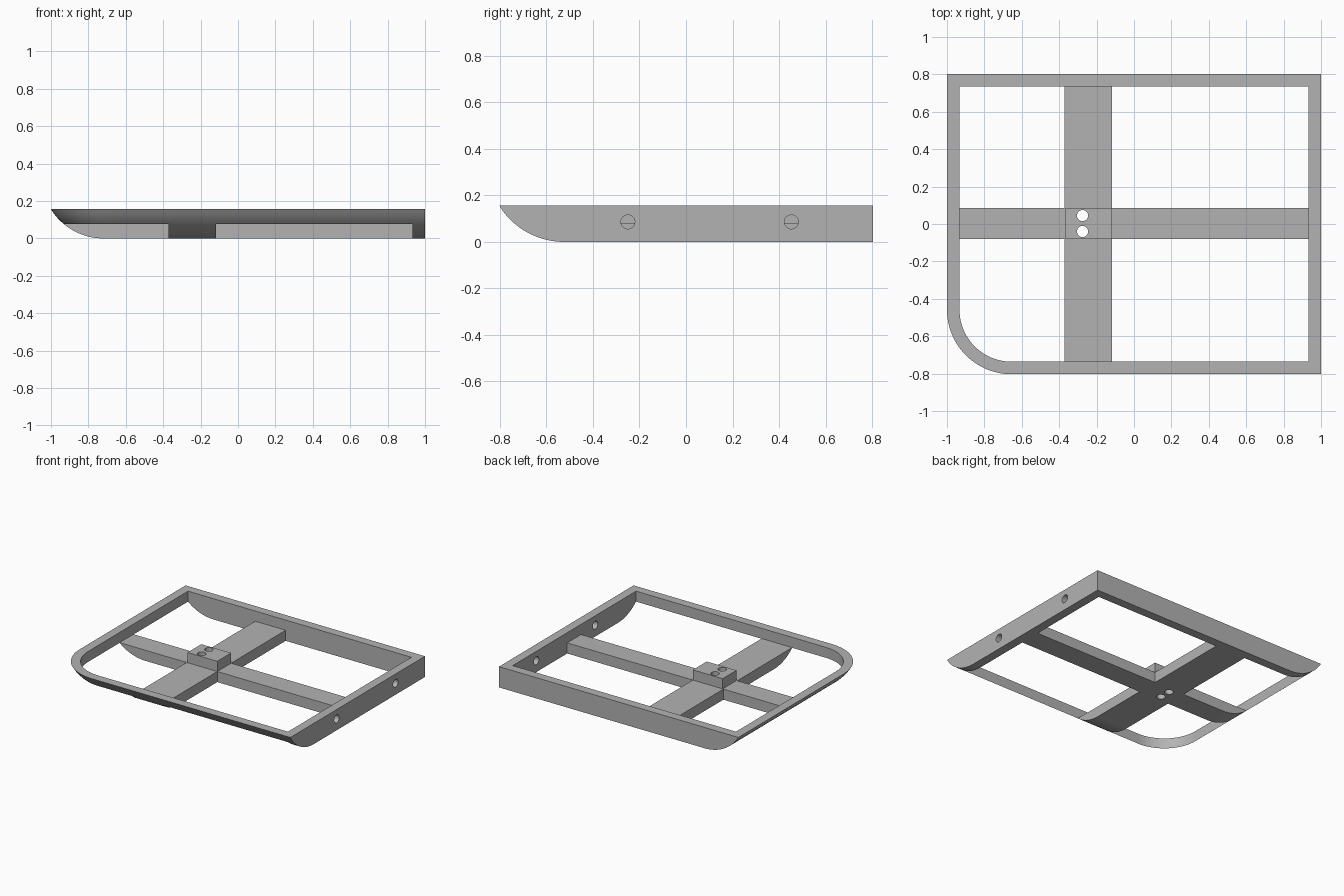
import bpy
from math import sin, cos, pi, sqrt, radians

cube = bpy.data.objects.get("Cube")
if cube:
    bpy.data.objects.remove(cube, do_unlink=True)

WX, WY, TOP = 1.0, 0.803, 0.157      # half sizes and height
WALL, BEAM_TOP = 0.067, 0.08         # rim width, crossbeam height
CORNER = 0.345                       # plan radius of the rounded corner
CURVE, INSET = 0.33, 0.28            # underside arc radius and its reach
BX0, BX1, BY0, BY1 = -0.372, -0.117, -0.08, 0.085   # crossing of the beams
HOLE = 0.03

grey = bpy.data.materials.new("light grey")
grey.use_nodes = True
grey.diffuse_color = (0.45, 0.45, 0.45, 1)
grey.node_tree.nodes["Principled BSDF"].inputs["Base Color"].default_value = grey.diffuse_color


def loft(name, layers):
    """Closed solid through stacked outlines given as (points, z)."""
    n = len(layers[0][0])
    verts = [(x, y, z) for pts, z in layers for x, y in pts]
    faces = [tuple(reversed(range(n))), tuple(range(len(verts) - n, len(verts)))]
    for k in range(len(layers) - 1):
        for i in range(n):
            j = (i + 1) % n
            faces.append((k * n + i, k * n + j, (k + 1) * n + j, (k + 1) * n + i))
    mesh = bpy.data.meshes.new(name)
    mesh.from_pydata(verts, [], faces)
    mesh.materials.append(grey)
    obj = bpy.data.objects.new(name, mesh)
    bpy.context.collection.objects.link(obj)
    return obj


def outline(d, far=0.0):
    """Plan outline, inset by d on the curved sides and by far on the others."""
    r = CORNER - d
    cx, cy = CORNER - WX, CORNER - WY
    arc = [(cx - r * cos(a), cy - r * sin(a)) for a in (pi / 2 * i / 24 for i in range(25))]
    return [(d - WX, WY - far)] + arc + [(WX - far, d - WY), (WX - far, WY - far)]


def rectangle(x0, x1, y0, y1):
    return [(x0, y0), (x1, y0), (x1, y1), (x0, y1)]


def cut(obj, tool, operation="DIFFERENCE"):
    mod = obj.modifiers.new("cut", "BOOLEAN")
    mod.object, mod.operation, mod.solver = tool, operation, "EXACT"
    bpy.context.view_layer.objects.active = obj
    bpy.ops.object.modifier_apply(modifier=mod.name)


def drill(location, rotation=(0, 0, 0)):
    bpy.ops.mesh.primitive_cylinder_add(vertices=32, radius=HOLE, depth=0.5,
                                        location=location, rotation=rotation)
    tool = bpy.context.object
    tool.data.materials.append(grey)
    return tool


def hull(name):
    """Tray-shaped solid whose underside curves up on two sides."""
    layers = []
    for i in range(17):
        d = INSET * (1 - i / 16)
        z = (CURVE - sqrt(CURVE ** 2 - (INSET - d) ** 2))
        layers.append((outline(d), z))
    layers[-1] = (layers[-1][0], TOP)
    return loft(name, layers)


tools = []

# Outer rim
rim = hull("rim")
tools.append(loft("rim_cutter", [(outline(WALL, WALL), -0.2), (outline(WALL, WALL), 0.4)]))
cut(rim, tools[-1])
for y in (-0.25, 0.453):
    tools.append(drill((WX, y, 0.086), (0, pi / 2, 0)))
    cut(rim, tools[-1])

# Crossed beams following the curved underside
ix, iy = WX - WALL, WY - WALL
cross = [(BX0, -iy), (BX1, -iy), (BX1, BY0), (ix, BY0), (ix, BY1), (BX1, BY1),
         (BX1, iy), (BX0, iy), (BX0, BY1), (-ix, BY1), (-ix, BY0), (BX0, BY0)]
beams = loft("crossed_beams", [(cross, -0.1), (cross, BEAM_TOP)])
tools.append(hull("hull_cutter"))
cut(beams, tools[-1], "INTERSECT")

# Raised block on the crossing
foot = rectangle(BX0 + 0.006, BX1, BY0, BY1)
block = loft("mount_block", [(foot, BEAM_TOP), (foot, TOP)])
for y in (-0.04, 0.045):
    tools.append(drill((-0.275, y, 0.1)))
    cut(beams, tools[-1])
    cut(block, tools[-1])

for tool in tools:
    bpy.data.objects.remove(tool, do_unlink=True)

# Smooth curved faces, sharp edges
bpy.ops.object.select_all(action="DESELECT")
for obj in (rim, beams, block):
    obj.select_set(True)
    bpy.context.view_layer.objects.active = obj
bpy.ops.object.shade_smooth_by_angle(angle=radians(30))
